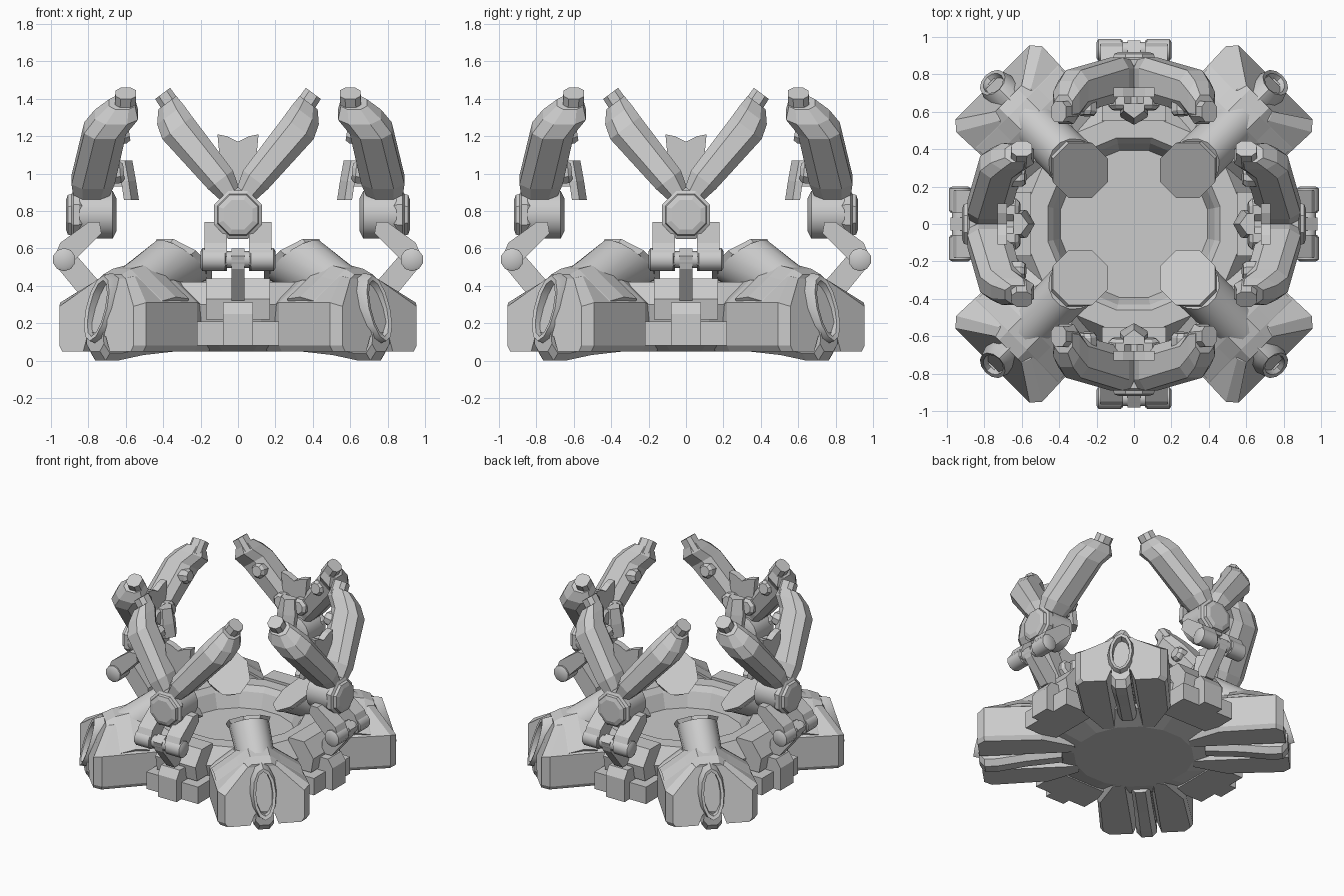
import bpy, bmesh
from math import sin, cos, pi, radians
from mathutils import Vector

if "Cube" in bpy.data.objects:
    bpy.data.objects.remove(bpy.data.objects["Cube"])

# Local frame of every part: t = sideways, d = distance from the centre, z = up


def make(name, lofts, mirror=False, smooth=False, start=0, copies=4):
    """Skin each loft (list of rings of (t, d, z)), then repeat around the centre."""
    bm = bmesh.new()
    for rings in lofts:
        for s in ((1, -1) if mirror else (1,)):
            vs = [[bm.verts.new((s * t, -d, z)) for t, d, z in r] for r in rings]
            n = len(vs[0])
            for a, b in zip(vs, vs[1:]):
                for i in range(n):
                    bm.faces.new((a[i], a[(i + 1) % n], b[(i + 1) % n], b[i]))
            bm.faces.new(vs[0])
            bm.faces.new(vs[-1])
    bmesh.ops.recalc_face_normals(bm, faces=bm.faces)
    me = bpy.data.meshes.new(name)
    bm.to_mesh(me)
    bm.free()
    for k in range(copies):
        ob = bpy.data.objects.new(f"{name}_{k + 1}" if copies > 1 else name, me)
        ob.rotation_euler.z = radians(start + 90 * k)
        bpy.context.collection.objects.link(ob)
    if smooth:
        bpy.context.view_layer.objects.active = ob
        ob.select_set(True)
        bpy.ops.object.shade_smooth_by_angle(angle=radians(40))
        ob.select_set(False)


def box(t0, t1, d0, d1, z0, z1):
    return [[(t0, d0, z), (t1, d0, z), (t1, d1, z), (t0, d1, z)] for z in (z0, z1)]


def prism(profile, t0, t1):
    """Extrude a (d, z) side profile across t."""
    return [[(t, d, z) for d, z in profile] for t in (t0, t1)]


def plate(profile, d0, d1):
    """Extrude a (t, z) front profile along d."""
    return [[(t, d, z) for t, z in profile] for d in (d0, d1)]


def turned(origin, axis, steps, n=8):
    """Turned part: steps of (distance along axis, radius)."""
    o, a = Vector(origin), Vector(axis).normalized()
    rot = a.to_track_quat('Z', 'Y').to_matrix()
    return [[tuple(o + rot @ Vector((r * cos(2 * pi * (i + .5) / n),
                                     r * sin(2 * pi * (i + .5) / n), h)))
             for i in range(n)] for h, r in steps]


# Central dish
make("base_dish", [turned((0, 0, 0), (0, 0, 1),
     [(.05, .42), (.1, .6), (.3, .66), (.42, .58), (.42, .47), (.38, .44), (.27, .4)], 16)], copies=1)

# Foot blocks below each arm
make("arm_foot", [
    box(-.22, .22, .55, .8, .08, .21),
    prism([(.6, .08), (.86, .08), (.86, .25), (.82, .31), (.6, .31)], -.08, .08),
    prism([(.55, .22), (.74, .22), (.76, .33), (.68, .44), (.55, .44)], -.17, .17)])


# Diagonal pods with a groove underneath; only the roof leans back
def pod_ring(db, dt, hw, zs, zt, tw):
    half = [(.07, .13), (.1, .05), (hw - .02, .05), (hw, .08), (hw, zs), (tw, zt)]
    pts = half + [(-t, z) for t, z in reversed(half)]
    return [(t, db + (dt - db) * max(0, (z - zs) / (zt - zs)), z) for t, z in pts]


make("pod_body", [[pod_ring(.4, .45, .2, .28, .4, .1), pod_ring(.62, .62, .31, .31, .43, .14),
                   pod_ring(1.02, .9, .325, .31, .45, .12), pod_ring(1.07, .95, .28, .29, .44, .1)]],
     start=45)
make("pod_keel", [[[(w * t, d, z if z > .1 else z + e) for t, z in
                    ((-1, .15), (-1.1, .04), (-.6, 0), (.6, 0), (1.1, .04), (1, .15))]
                   for d, e, w in ((.5, .05, .06), (.75, .03, .06), (.95, 0, .065), (1.04, 0, .065), (1.08, .05, .06))]],
     start=45)


# Raised roof collar over the tube
def roof(d, e):
    return [(t, d, z + e) for t, z in ((-.31, .33), (-.15, .44), (-.07, .5), (.07, .5), (.15, .44), (.31, .33),
                                       (.27, .27), (-.27, .27))]


make("pod_collar", [[roof(.68, .0), roof(.78, .01), roof(.88, -.01), roof(.95, -.04)]], start=45)


# Oval nozzle in the outer pod face
def oval(d, w, h, n=12):
    return [(w * cos(2 * pi * i / n), d - .3 * h * sin(2 * pi * i / n),
             .28 + h * sin(2 * pi * i / n)) for i in range(n)]


make("pod_nozzle", [[oval(.9, .1, .19), oval(1.03, .095, .185), oval(1.07, .08, .175),
                     oval(1.065, .06, .15), oval(.95, .05, .13)]], start=45, smooth=True)


# Inward pointing tubes, cut at a slant
def slant(d, z, rt, ud, uz, n=16):
    return [(rt * cos(2 * pi * (i + .5) / n), d + ud * sin(2 * pi * (i + .5) / n),
             z + uz * sin(2 * pi * (i + .5) / n)) for i in range(n)]


make("pod_tube", [[slant(.92, .33, .13, 0, .13), slant(.75, .4, .13, .04, .13),
                   slant(.44, .53, .14, .15, .115)]], start=45, smooth=True)
make("tube_end", [[slant(.43, .525, .145, .15, .11, 8), slant(.405, .545, .16, .16, .115, 8)]], start=45)

# Knee hinge and its links
make("hinge_pin", [turned((-.2, .93, .54), (1, 0, 0), [(0, .045), (.01, .062), (.13, .062), (.14, .045),
                   (.26, .045), (.27, .062), (.39, .062), (.4, .045)], 10)], smooth=True)
make("lower_link", [prism([(.74, .32), (.82, .32), (.96, .49), (.98, .56), (.92, .6), (.87, .57), (.74, .42)],
                          -.035, .035)])
make("upper_link", [prism([(.98, .51), (.98, .56), (.95, .63), (.8, .74), (.74, .74), (.73, .68), (.87, .54),
                          (.93, .48)], .06, .18)], mirror=True)

# Shoulder drum with stepped cap
make("shoulder_drum", [turned((0, .65, .78), (0, 1, 0), [(0, .09), (.02, .13), (.2, .13)], 16)], smooth=True)
make("shoulder_cap", [turned((0, .83, .78), (0, 1, 0), [(0, .125), (.02, .14), (.05, .14), (.06, .12),
                                                        (.08, .115), (.09, .085)], 8)])


# Pair of claw fingers spread in a V
def finger_ring(s, n, d, hw, hd):
    oct_pts = ((-1, -.5), (-.55, -1), (.55, -1), (1, -.5), (1, .5), (.5, 1), (-.5, 1), (-1, .5))
    out = []
    for a, b in oct_pts:
        m = n + a * hw
        out.append((.6 * s + .8 * m, d + b * hd, .8 * s - .6 * m))
    return out


make("claw_finger", [[finger_ring(.74, -.5, .785, .06, .095), finger_ring(.83, -.505, .775, .083, .115),
                      finger_ring(1.19, -.487, .71, .1, .112), finger_ring(1.27, -.5, .65, .088, .115),
                      finger_ring(1.33, -.525, .62, .06, .07)],
                     [finger_ring(1.28, -.53, .605, .053, .055), finger_ring(1.385, -.535, .6, .05, .055)]],
     mirror=True)

# Web plate joining the fingers
make("claw_web", [plate([(-.11, 1.21), (-.06, 1.2), (0, 1.17), (.06, 1.2), (.11, 1.21), (.08, .9), (-.08, .9)],
                        .68, .73)])

# Bolts on the inner side of the claw
make("claw_bolts", [turned((.075, .72, 1.0), (0, -1, .1), [(0, .065), (.09, .065), (.11, .045)], 8),
                    turned((.25, .68, 1.2), (0, -1, .15), [(0, .055), (.08, .055), (.1, .04)], 8)], mirror=True)

# Hanging guard plate inside
make("claw_guard", [[[(t * w, d + e, z) for t, e in ((-1, .08), (-1, .04), (0, 0), (1, .04), (1, .08))]
                     for w, d, z in ((.07, .53, .86), (.075, .545, .96), (.055, .565, 1.07))],
                    box(-.04, .04, .6, .72, .93, 1.03)])
